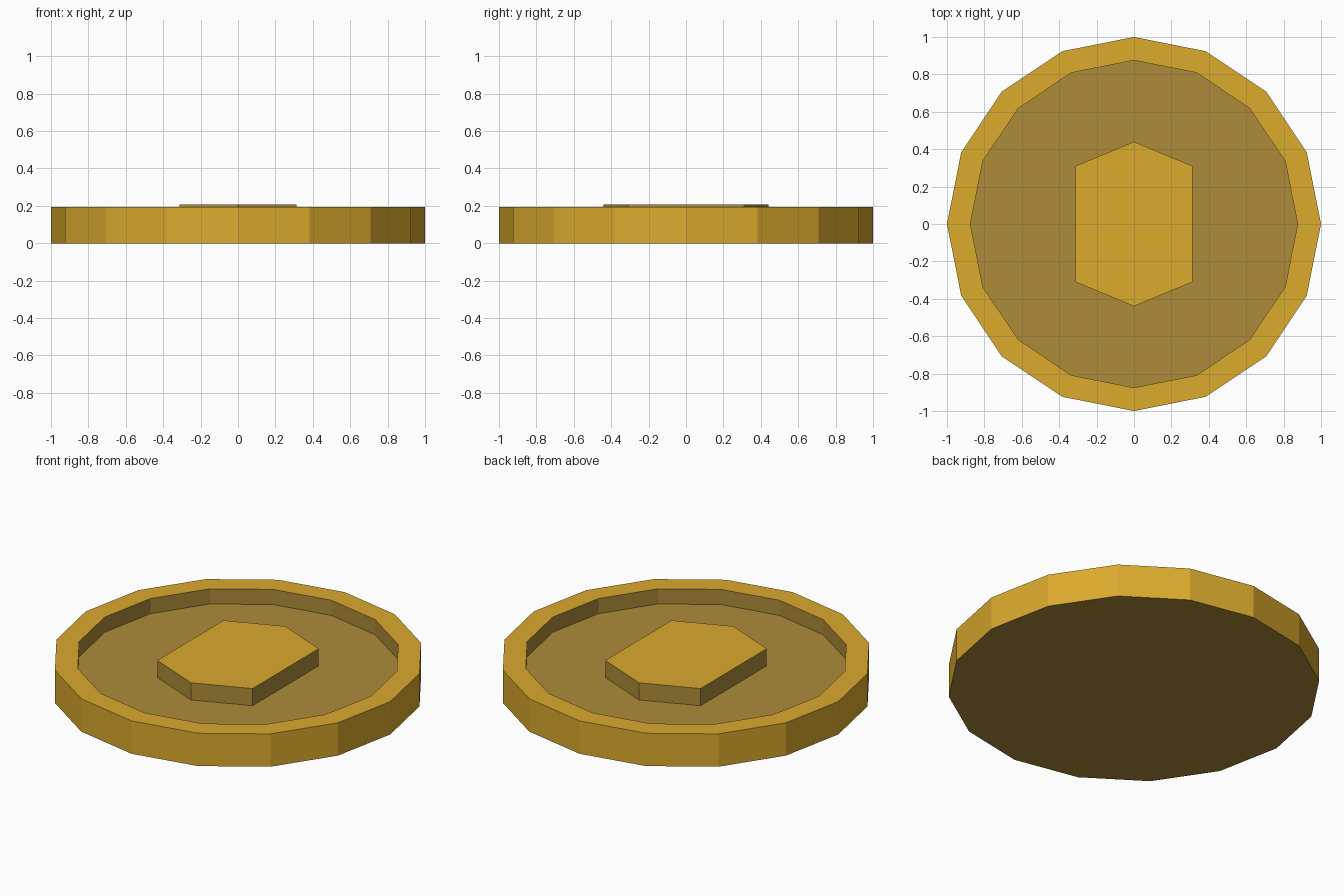
import bpy
import bmesh
from math import cos, sin, tau

if "Cube" in bpy.data.objects:
    bpy.data.objects.remove(bpy.data.objects["Cube"], do_unlink=True)


def make_material(name, srgb):
    color = [(c / 255) ** 2.2 for c in srgb] + [1]
    mat = bpy.data.materials.new(name)
    mat.use_nodes = True
    mat.diffuse_color = color
    mat.node_tree.nodes["Principled BSDF"].inputs["Base Color"].default_value = color
    return mat


gold = make_material("bright gold", (218, 169, 49))
dull = make_material("dull gold", (172, 139, 60))


def make_object(name, rings, colors):
    """Bridge successive rings of points, cap both ends; one colour index per band."""
    bm = bmesh.new()
    loops = [[bm.verts.new(p) for p in ring] for ring in rings]
    count = len(loops[0])
    bottom = bm.faces.new(loops[0][::-1])
    bottom.material_index = 1
    for low, high, color in zip(loops, loops[1:], colors):
        for i in range(count):
            j = (i + 1) % count
            face = bm.faces.new((low[i], low[j], high[j], high[i]))
            face.material_index = color
    bm.faces.new(loops[-1]).material_index = colors[-1]
    mesh = bpy.data.meshes.new(name)
    bm.to_mesh(mesh)
    bm.free()
    mesh.materials.append(gold)
    mesh.materials.append(dull)
    obj = bpy.data.objects.new(name, mesh)
    bpy.context.collection.objects.link(obj)
    return obj


def circle(radius, z, sides=16):
    return [(radius * cos(tau * i / sides), radius * sin(tau * i / sides), z)
            for i in range(sides)]


FLOOR, RIM, EMBLEM = 0.105, 0.195, 0.207

# Disc with raised rim: outer wall, rim top, inner wall, recessed floor
make_object("coin_disc",
            [circle(1, 0), circle(1, RIM), circle(0.875, RIM), circle(0.875, FLOOR)],
            [0, 0, 1, 1])

# Raised hexagonal emblem: dull sides, bright top
outline = [(0, -0.44), (0.313, -0.31), (0.313, 0.31),
           (0, 0.44), (-0.313, 0.31), (-0.313, -0.31)]
emblem = make_object("hexagon_emblem",
                     [[(x, y, z) for x, y in outline] for z in (FLOOR, EMBLEM)],
                     [1])
for face in emblem.data.polygons:
    if face.normal.z > 0.5:
        face.material_index = 0
